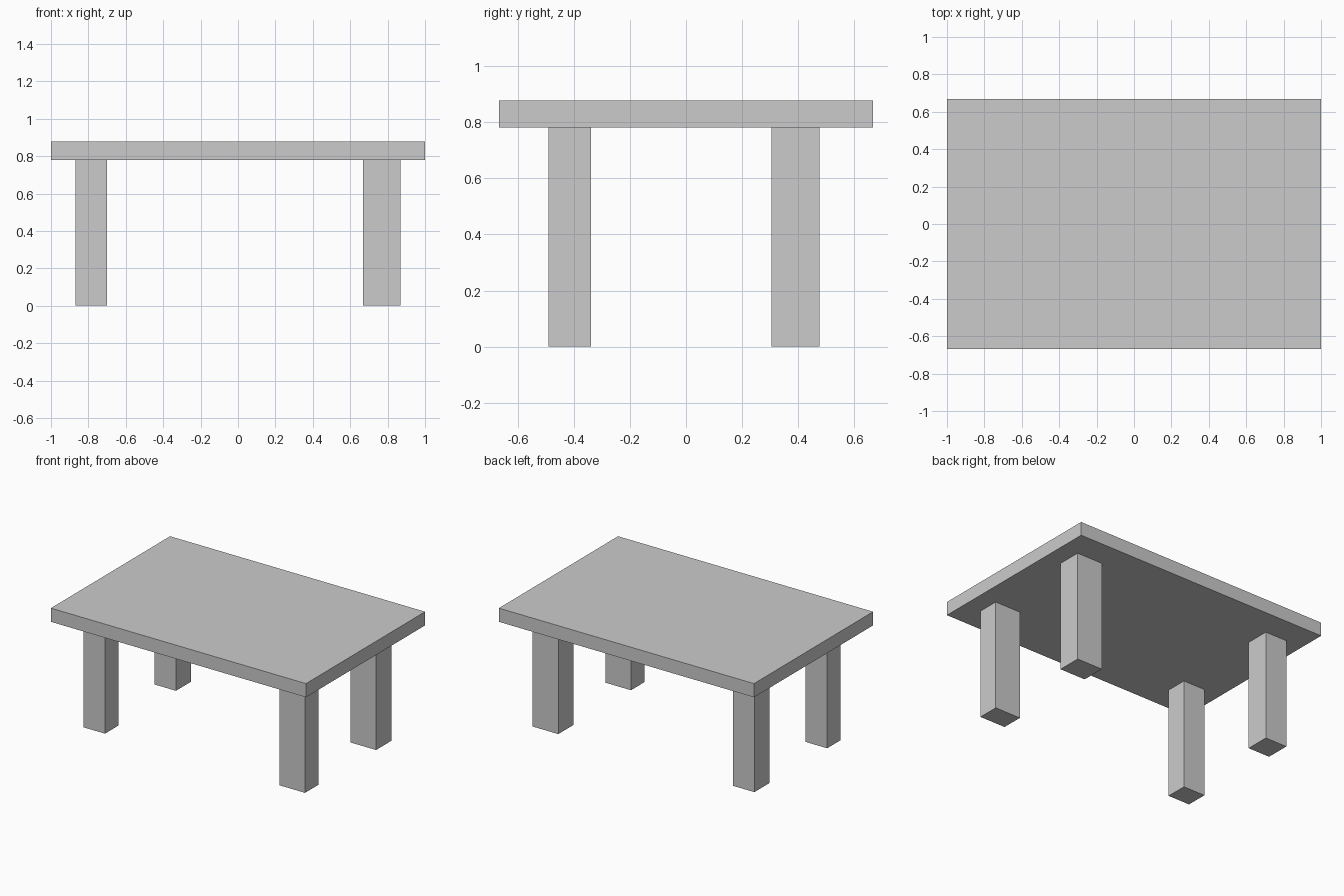
import bpy

if "Cube" in bpy.data.objects:
    bpy.data.objects.remove(bpy.data.objects["Cube"])


def box(name, x, y, z):
    """Add a flat-sided box spanning the given (min, max) ranges."""
    spans = (x, y, z)
    bpy.ops.mesh.primitive_cube_add(size=1, location=[(a + b) / 2 for a, b in spans])
    obj = bpy.context.object
    obj.name = name
    obj.scale = [b - a for a, b in spans]
    bpy.ops.object.transform_apply(location=False, rotation=False, scale=True)
    return obj


UNDERSIDE = 0.78

# Table top
box("table_top", (-1, 1), (-0.667, 0.667), (UNDERSIDE, 0.877))

# Four legs, slightly different in section on each side
sides = {"left": (-0.87, -0.70), "right": (0.668, 0.869)}
ends = {"front": (-0.49, -0.338), "back": (0.305, 0.476)}
for end, y in ends.items():
    for side, x in sides.items():
        box(f"{end}_{side}_leg", x, y, (0, UNDERSIDE))
